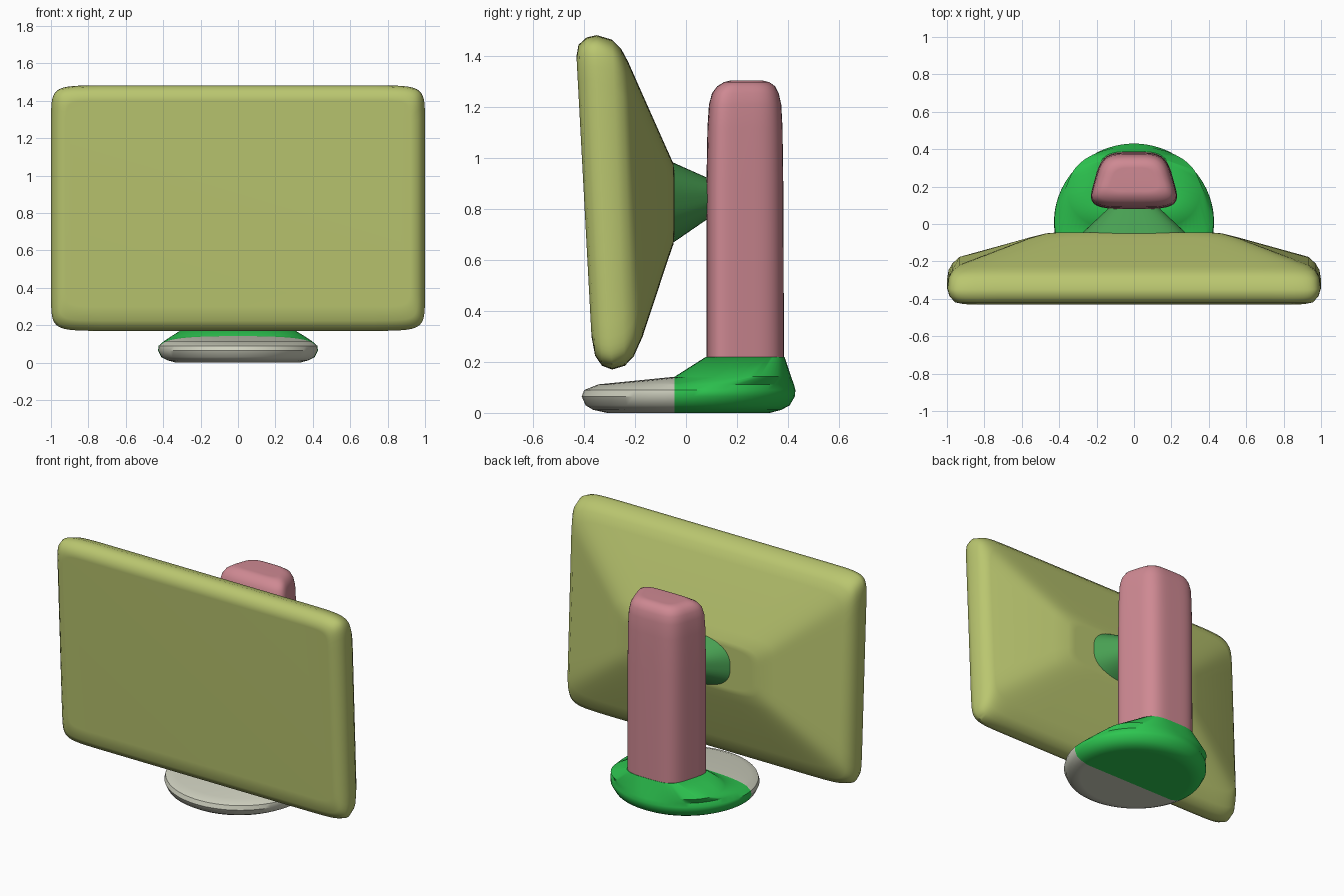
import bpy, bmesh, math
from mathutils import Vector

cube = bpy.data.objects.get("Cube")
if cube:
    bpy.data.objects.remove(cube, do_unlink=True)


def material(name, rgb):
    m = bpy.data.materials.new(name)
    m.use_nodes = True
    m.diffuse_color = (*rgb, 1)
    m.node_tree.nodes["Principled BSDF"].inputs["Base Color"].default_value = (*rgb, 1)
    return m


OLIVE = material("olive", (0.49, 0.565, 0.16))
PINK = material("dusty_pink", (0.62, 0.25, 0.29))
GREEN = material("bright_green", (0.026, 0.56, 0.08))
DULL_GREEN = material("dull_green", (0.065, 0.35, 0.085))
GREY = material("warm_grey", (0.62, 0.63, 0.52))


def power(v, e):
    return math.copysign(abs(v) ** e, v)


def ring(half_x, lo, hi, n=2, taper=0, count=64):
    """Rounded outline spanning +-half_x and running from lo to hi, both (y, z)."""
    lo, hi = Vector((0, *lo)), Vector((0, *hi))
    points = []
    for i in range(count):
        a = 2 * math.pi * (i + 0.5) / count
        u, v = power(math.cos(a), 2 / n), power(math.sin(a), 2 / n)
        p = (lo + hi) / 2 + (hi - lo) / 2 * v
        p.x = half_x * u * (1 - taper * v)
        points.append(p)
    return points


def loft(name, rings, mats, split_y=None, angle=40):
    """Skin the rings, cap both ends; split_y gives the second material to faces in front."""
    bm = bmesh.new()
    rows = [[bm.verts.new(p) for p in r] for r in rings]
    n = len(rows[0])
    for a, b in zip(rows, rows[1:]):
        for i in range(n):
            j = (i + 1) % n
            bm.faces.new((a[i], a[j], b[j], b[i]))
    bm.faces.new(rows[0])
    bm.faces.new(rows[-1])
    if split_y is not None:
        bmesh.ops.bisect_plane(bm, geom=bm.verts[:] + bm.edges[:] + bm.faces[:],
                               plane_co=(0, split_y, 0), plane_no=(0, 1, 0))
        for f in bm.faces:
            f.material_index = int(f.calc_center_median().y < split_y)
    bmesh.ops.recalc_face_normals(bm, faces=bm.faces[:])
    mesh = bpy.data.meshes.new(name)
    bm.to_mesh(mesh)
    bm.free()
    for m in mats:
        mesh.materials.append(m)
    obj = bpy.data.objects.new(name, mesh)
    bpy.context.collection.objects.link(obj)
    bpy.ops.object.select_all(action="DESELECT")
    obj.select_set(True)
    bpy.context.view_layer.objects.active = obj
    bpy.ops.object.shade_smooth_by_angle(angle=math.radians(angle))
    mod = obj.modifiers.new("weighted_normals", "WEIGHTED_NORMAL")
    mod.keep_sharp = True
    return obj


# Display housing: tilted front, rounded rim, tapering back
loft("display_housing", [
    ring(0.92, (-0.371, 0.300), (-0.430, 1.400), 24),
    ring(0.960, (-0.357, 0.225), (-0.422, 1.445), 22),
    ring(0.988, (-0.330, 0.185), (-0.390, 1.474), 20),
    ring(1.000, (-0.290, 0.170), (-0.350, 1.483), 18),
    ring(0.992, (-0.240, 0.185), (-0.290, 1.465), 17),
    ring(0.972, (-0.205, 0.222), (-0.255, 1.430), 16),
    ring(0.935, (-0.170, 0.300), (-0.228, 1.380), 14),
    ring(0.560, (-0.071, 0.600), (-0.077, 1.040), 8),
    ring(0.470, (-0.050, 0.660), (-0.050, 0.980), 6),
    ring(0.420, (-0.046, 0.690), (-0.046, 0.950), 6),
], [OLIVE])

# Neck joining the display to the column
loft("neck", [
    ring(0.285, (-0.055, 0.665), (-0.055, 0.985), 2.6),
    ring(0.125, (0.095, 0.768), (0.095, 0.918), 2.6),
], [DULL_GREEN])

# Upright column with a domed top
column = [(0.212, 0.080, 0.385, 0.19), (0.212, 0.080, 0.382, 0.90),
          (0.210, 0.084, 0.379, 1.12), (0.206, 0.090, 0.374, 1.21),
          (0.196, 0.102, 0.364, 1.255), (0.180, 0.122, 0.350, 1.282),
          (0.155, 0.148, 0.328, 1.298), (0.120, 0.175, 0.300, 1.305)]
loft("column", [ring(hx, (y0, z), (y1, z), 4, 0.2) for hx, y0, y1, z in column], [PINK])

# Foot: round disc rising to the column, with a grey front section
foot = [(0.330, -0.310, 0.330, 0.004, 2, 0), (0.375, -0.365, 0.375, 0.012, 2, 0),
        (0.410, -0.395, 0.408, 0.030, 2, 0), (0.428, -0.410, 0.428, 0.065, 2, 0),
        (0.425, -0.400, 0.430, 0.090, 2, 0), (0.400, -0.345, 0.424, 0.112, 2, 0),
        (0.355, -0.045, 0.413, 0.142, 2.2, 0.02), (0.217, 0.078, 0.387, 0.220, 4, 0.2)]
foot[0] = (0.330, -0.310, 0.330, 0.0, 2, 0)
loft("foot", [ring(hx, (y0, z), (y1, z), n, t) for hx, y0, y1, z, n, t in foot],
     [GREEN, GREY], split_y=-0.045)
